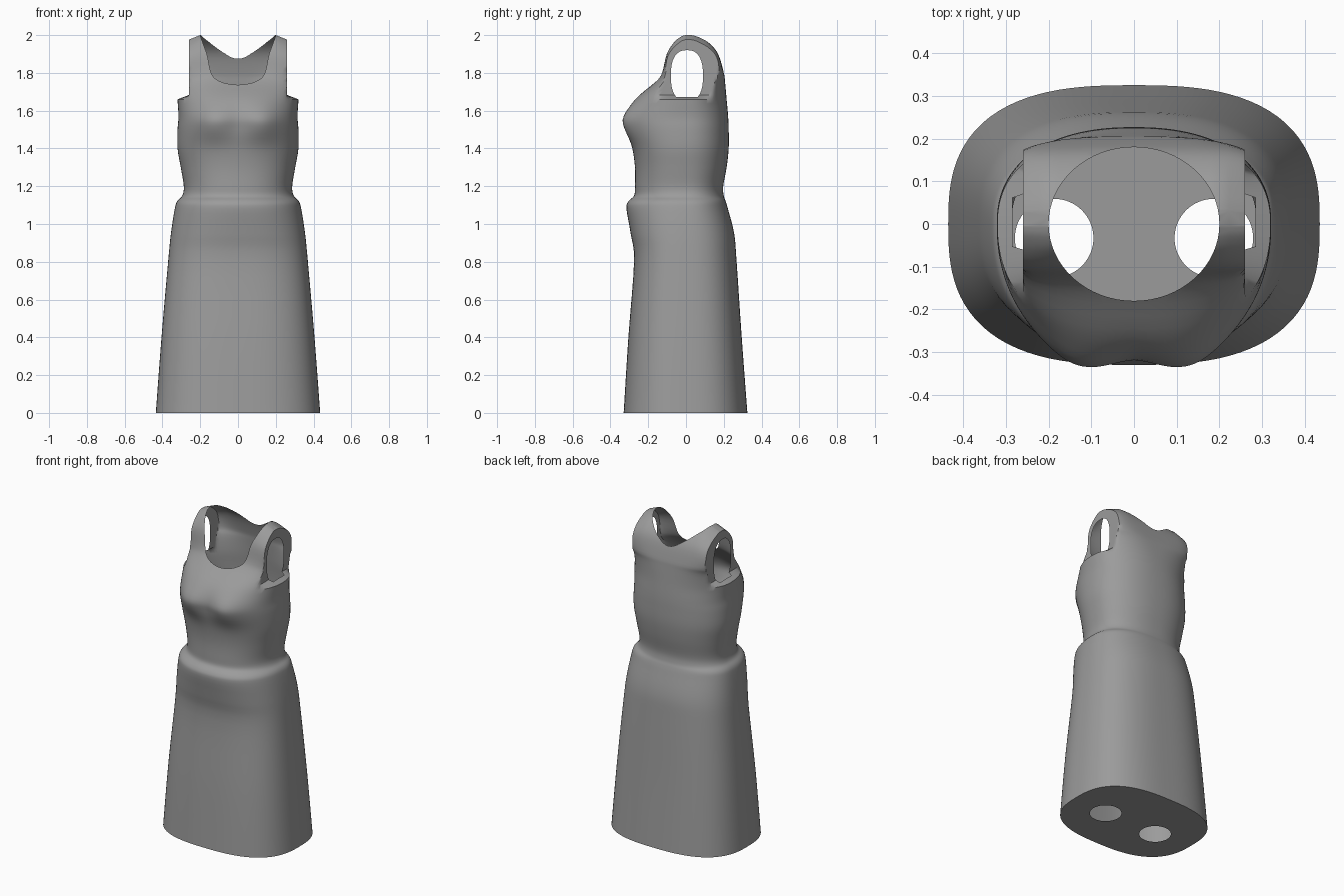
import bpy, bmesh, math

cube = bpy.data.objects.get("Cube")
if cube:
    bpy.data.objects.remove(cube)


def material(name, rgb):
    m = bpy.data.materials.new(name)
    m.use_nodes = True
    m.diffuse_color = (*rgb, 1)
    bsdf = next(n for n in m.node_tree.nodes if n.type == 'BSDF_PRINCIPLED')
    bsdf.inputs["Base Color"].default_value = (*rgb, 1)
    return m


cloth = material("grey cloth", (0.33, 0.33, 0.33))
opening = bpy.data.materials.new("opening")


def loft(name, rings, mat):
    """Closed solid through equal-sized rings of points."""
    bm = bmesh.new()
    loops = [[bm.verts.new(p) for p in ring] for ring in rings]
    n = len(loops[0])
    for low, high in zip(loops, loops[1:]):
        for i in range(n):
            j = (i + 1) % n
            bm.faces.new((low[i], low[j], high[j], high[i]))
    bm.faces.new(loops[0][::-1])
    bm.faces.new(loops[-1])
    bmesh.ops.recalc_face_normals(bm, faces=bm.faces)
    mesh = bpy.data.meshes.new(name)
    bm.to_mesh(mesh)
    bm.free()
    mesh.materials.append(mat)
    obj = bpy.data.objects.new(name, mesh)
    bpy.context.collection.objects.link(obj)
    return obj


def bell(v, width):
    return math.exp(-(v / width) ** 2)


def catmull(p, t):
    a, b, c, d = p
    return 0.5 * (2 * b + (c - a) * t + (2 * a - 5 * b + 4 * c - d) * t * t
                  + (3 * b - a - 3 * c + d) * t ** 3)


# Dress outline: height, half width, front, back, squareness
profile = [
    (0, .435, .33, .325, 2.7), (.4, .405, .305, .295, 2.7),
    (.8, .37, .275, .268, 2.6), (.95, .355, .293, .255, 2.5),
    (1.08, .335, .315, .222, 2.4), (1.12, .322, .305, .21, 2.4),
    (1.15, .295, .275, .2, 2.3), (1.2, .287, .27, .197, 2.3),
    (1.3, .303, .27, .215, 2.3), (1.4, .32, .285, .226, 2.3),
    (1.5, .32, .32, .226, 2.3), (1.57, .315, .326, .223, 2.3),
    (1.66, .32, .27, .215, 2.3), (1.75, .32, .165, .207, 2.8),
    (1.8, .32, .128, .2, 4), (1.9, .32, .102, .17, 6),
    (1.96, .32, .065, .12, 6), (1.99, .32, .03, .065, 6),
    (2.0, .32, .005, .03, 6)]


def dress_ring(z, wide, front, back, power, count=112):
    ring = []
    for i in range(count):
        a = math.tau * i / count
        c, s = math.cos(a), math.sin(a)
        r = (abs(c) ** power + abs(s) ** power) ** (-1 / power)
        x, y = wide * r * c, (back if s > 0 else front) * r * s
        if s < 0:  # bust
            lobes = .022 * bell(abs(x) - .14, .08) - .012 * bell(x, .06)
            y -= lobes * bell(z - 1.54, .09) * min(1, -3 * s)
        if z > 1.662:  # straps end in a flat side above the underarm
            x = max(-.26, min(.26, x))
        slope = .4 * max(0, abs(x) - .2) * max(0, min(1, (z - 1.85) * 8))
        ring.append((x, y, z - slope))
    return ring


rings = []
for k in range(len(profile) - 1):
    rows = [profile[max(0, min(len(profile) - 1, k + d))] for d in (-1, 0, 1, 2)]
    for step in range(4):
        rings.append(dress_ring(*(catmull(p, step / 4) for p in zip(*rows))))
rings.append(dress_ring(*profile[-1]))
dress = loft("dress", rings, cloth)


def oval(rx, ry, power=2, count=64):
    pts = []
    for i in range(count):
        c, s = math.cos(math.tau * i / count), math.sin(math.tau * i / count)
        r = (abs(c) ** power + abs(s) ** power) ** (-1 / power)
        pts.append((rx * r * c, ry * r * s))
    return pts


# Cutters for neck, armholes and leg openings
cutters = [loft("neck_cutter",
                [[(x, y, z) for x, y in oval(.2, .18)] for z in (1.71, 2.2)], opening)]
for side in (-1, 1):
    cutters.append(loft("armhole_cutter",
                        [[(side * x, y + .005, z + 1.785) for y, z in oval(.085, .135, 2.5)]
                         for x in (.17, .285)], opening))
    cutters.append(loft("leg_cutter",
                        [[(x + side * .187, y - .033, z) for x, y in oval(.092, .092)]
                         for z in (-.1, .05)], opening))

bpy.context.view_layer.objects.active = dress
for cutter in cutters:
    cutter.hide_render = True
    mod = dress.modifiers.new("cut", 'BOOLEAN')
    mod.operation = 'DIFFERENCE'
    mod.solver = 'EXACT'
    mod.material_mode = 'TRANSFER'
    mod.object = cutter
    bpy.ops.object.modifier_apply(modifier=mod.name)
    bpy.data.objects.remove(cutter)

# Drop the walls left by the cutters so the cloth is a thin open sheet
keep = [i for i, m in enumerate(dress.data.materials) if m == cloth]
bm = bmesh.new()
bm.from_mesh(dress.data)
walls = [f for f in bm.faces if f.material_index not in keep]
bmesh.ops.delete(bm, geom=walls, context='FACES')
for f in bm.faces:
    f.material_index = 0
bm.to_mesh(dress.data)
bm.free()
dress.data.materials.clear()
dress.data.materials.append(cloth)
bpy.data.materials.remove(opening)

bpy.ops.object.select_all(action='DESELECT')
dress.select_set(True)
bpy.ops.object.shade_smooth_by_angle(angle=math.radians(40))
